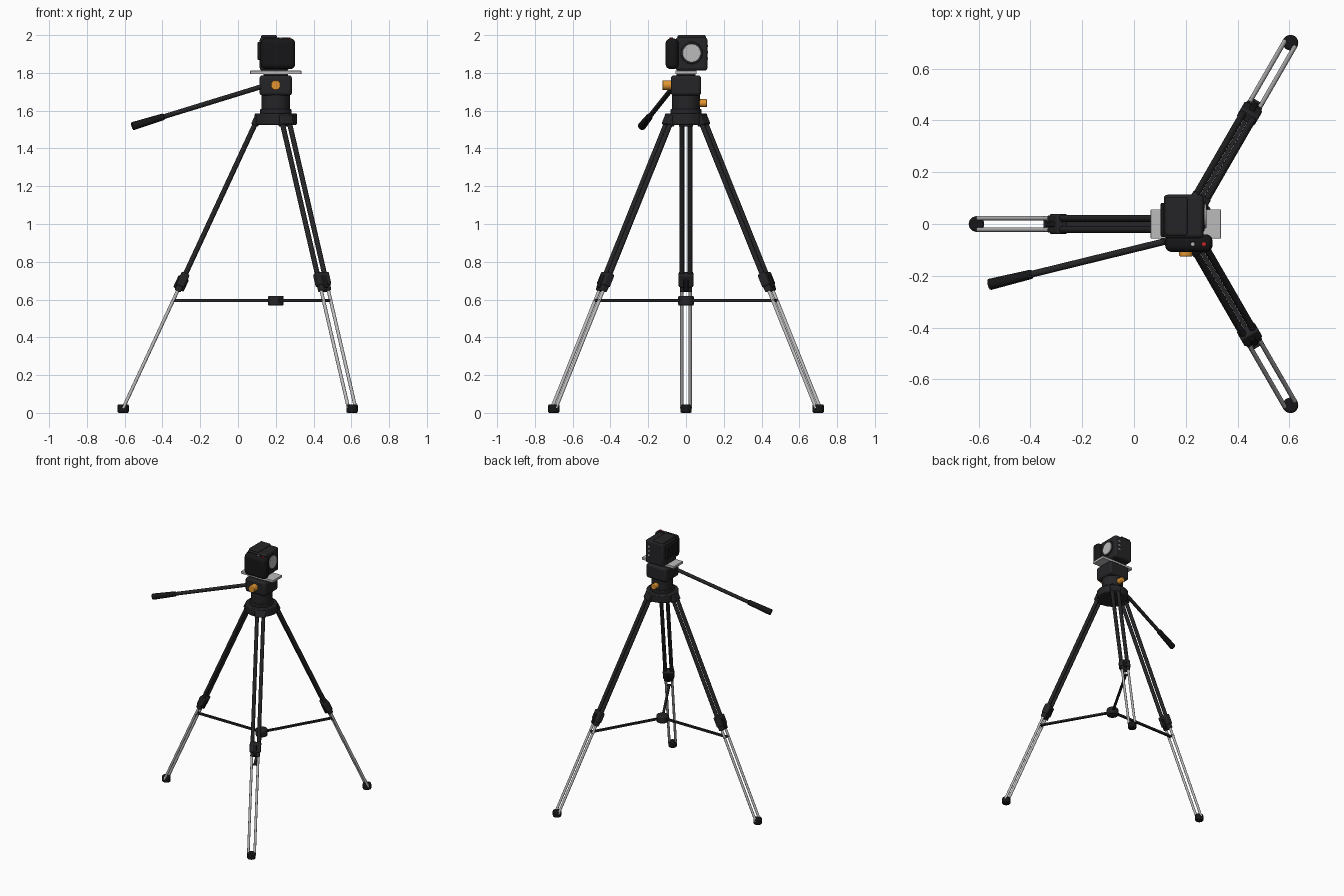
import bpy, math
from mathutils import Vector, Matrix

if "Cube" in bpy.data.objects:
    bpy.data.objects.remove(bpy.data.objects["Cube"])

HUB = Vector((0.2, 0, 0))


def material(name, rgb):
    m = bpy.data.materials.new(name)
    m.diffuse_color = (*rgb, 1)
    m.use_nodes = True
    m.node_tree.nodes["Principled BSDF"].inputs["Base Color"].default_value = m.diffuse_color
    return m


BLACK = material("black_plastic", (0.018, 0.018, 0.02))
RUBBER = material("black_rubber", (0.008, 0.008, 0.009))
SILVER = material("silver_metal", (0.5, 0.5, 0.5))
ORANGE = material("orange_knob", (0.75, 0.3, 0.03))
RED = material("red_button", (0.6, 0.02, 0.02))


def finish(ob, name, mat, bevel=0, segments=2):
    ob.name = name
    ob.data.materials.append(mat)
    if bevel:
        b = ob.modifiers.new("bevel", 'BEVEL')
        b.width, b.segments = bevel, segments
        b.limit_method, b.angle_limit = 'ANGLE', math.radians(40)
    bpy.ops.object.shade_smooth_by_angle(angle=math.radians(35))
    return ob


def rod(name, p, q, r, mat, bevel=0, sides=24, r2=None):
    """Cylinder or cone running from p to q."""
    p, q = Vector(p), Vector(q)
    bpy.ops.mesh.primitive_cone_add(vertices=sides, radius1=r, radius2=r if r2 is None else r2,
                                    depth=(q - p).length)
    ob = bpy.context.object
    ob.matrix_world = Matrix.Translation((p + q) / 2) @ \
        Vector((0, 0, 1)).rotation_difference(q - p).to_matrix().to_4x4()
    return finish(ob, name, mat, bevel)


def box(name, lo, hi, mat, bevel=0, segments=3, frame=None):
    """Box between two corners, optionally placed in a rotated frame."""
    lo, hi = Vector(lo), Vector(hi)
    bpy.ops.mesh.primitive_cube_add(size=1)
    ob = bpy.context.object
    ob.data.transform(Matrix.Translation((lo + hi) / 2) @ Matrix.Diagonal((*(hi - lo), 1)))
    if frame:
        ob.matrix_world = frame
    return finish(ob, name, mat, bevel, segments)


# Three legs, each with twin tubes
for i, deg in enumerate((180, 60, -60)):
    a = math.radians(deg)
    out = Vector((math.cos(a), math.sin(a), 0))
    side = Vector((-math.sin(a), math.cos(a), 0))
    top = HUB + out * 0.095 + Vector((0, 0, 1.56))
    foot = HUB + out * 0.808 + Vector((0, 0, 0.025))

    def at(z):
        return top.lerp(foot, (top.z - z) / (top.z - foot.z))

    for s in (-1, 1):
        rod(f"upper_leg_tube_{i}", at(1.55) + side * s * 0.022, at(0.70) + side * s * 0.022,
            0.0135, BLACK, sides=20)
        rod(f"lower_leg_tube_{i}", at(0.72) + side * s * 0.022, at(0.025) + side * s * 0.022,
            0.009, SILVER, sides=16)
    # Clamp joining upper and lower tubes
    d = (top - foot).normalized()
    n = side.cross(d)
    frame = Matrix((side, n, d)).transposed().to_4x4()
    frame.translation = at(0.69)
    box(f"leg_clamp_{i}", (-0.039, -0.023, -0.02), (0.039, 0.023, 0.055), BLACK, 0.008, frame=frame)
    box(f"leg_clamp_collar_{i}", (-0.033, -0.018, -0.05), (0.033, 0.018, -0.01), BLACK, 0.006, frame=frame)
    box(f"clamp_lever_{i}", (-0.012, -0.03, -0.04), (0.012, 0.03, 0.03), RUBBER, 0.005, frame=frame)
    # Hinge at the collar
    frame = frame.copy()
    frame.translation = at(1.545)
    box(f"leg_hinge_{i}", (-0.038, -0.02, -0.025), (0.038, 0.02, 0.03), BLACK, 0.006, frame=frame)
    # Foot and spreader arm
    base = Vector((foot.x, foot.y, 0))
    rod(f"rubber_foot_{i}", base, base + Vector((0, 0, 0.045)), 0.03, RUBBER, 0.007)
    arm_frame = Matrix.Translation(HUB + Vector((0, 0, 0.595))) @ Matrix.Rotation(a, 4, 'Z')
    box(f"spreader_arm_{i}", (0.02, -0.008, -0.007), (0.542, 0.008, 0.007), BLACK, frame=arm_frame)
    rod(f"spreader_pin_{i}", at(0.595) - side * 0.03, at(0.595) + side * 0.03, 0.007, BLACK, sides=12)

# Turned parts on the centre axis
for name, z0, z1, r, bev in (("spreader_hub", 0.568, 0.62, 0.042, 0.008),
                             ("leg_collar", 1.525, 1.585, 0.112, 0.006),
                             ("pan_base_ring", 1.58, 1.608, 0.083, 0.004),
                             ("pan_base", 1.60, 1.685, 0.075, 0.005)):
    rod(name, HUB + Vector((0, 0, z0)), HUB + Vector((0, 0, z1)), r, BLACK, bev, 40)

# Fluid head, knobs and quick-release plate
box("tilt_head", (0.114, -0.08, 1.68), (0.286, 0.08, 1.787), BLACK, 0.016)
box("plate_seat", (0.135, -0.05, 1.78), (0.265, 0.05, 1.796), BLACK)
rod("tilt_knob", (0.2, -0.075, 1.735), (0.2, -0.125, 1.735), 0.026, ORANGE, 0.004)
rod("pan_knob", (0.2, 0.065, 1.64), (0.2, 0.112, 1.64), 0.021, ORANGE, 0.004)
box("quick_release_plate", (0.064, -0.056, 1.793), (0.336, 0.056, 1.812), SILVER, 0.003)

# Pan handle
h0, h1 = Vector((0.15, -0.06, 1.735)), Vector((-0.56, -0.234, 1.517))
rod("pan_handle_rod", h0, h0.lerp(h1, 0.8), 0.013, BLACK, sides=20)
rod("pan_handle_grip", h0.lerp(h1, 0.765), h1, 0.018, RUBBER, 0.005, r2=0.022)

# Camera facing +x, hand grip on the front side
box("camera_body", (0.115, -0.055, 1.812), (0.268, 0.113, 1.988), BLACK, 0.014)
box("camera_grip", (0.12, -0.108, 1.82), (0.303, -0.04, 1.982), RUBBER, 0.026, 5)
box("camera_top_plate", (0.122, -0.045, 1.975), (0.206, 0.105, 2.0), BLACK, 0.008)
box("camera_screen", (0.103, -0.05, 1.868), (0.125, 0.082, 1.964), RUBBER, 0.006)
rod("lens_mount_base", (0.26, 0.03, 1.905), (0.273, 0.03, 1.905), 0.058, BLACK, 0.003, 40)
rod("lens_mount_disc", (0.265, 0.03, 1.905), (0.279, 0.03, 1.905), 0.048, SILVER, 0.002, 40)
rod("shutter_button", (0.27, -0.078, 1.97), (0.27, -0.078, 1.988), 0.009, RED, 0.002, 16)
rod("control_dial", (0.227, -0.078, 1.97), (0.227, -0.078, 1.988), 0.008, SILVER, 0.002, 16)
for k in range(3):
    z = 1.87 + 0.033 * k
    box(f"side_port_{k}", (0.225, 0.105, z), (0.243, 0.117, z + 0.012), SILVER, 0.002)
